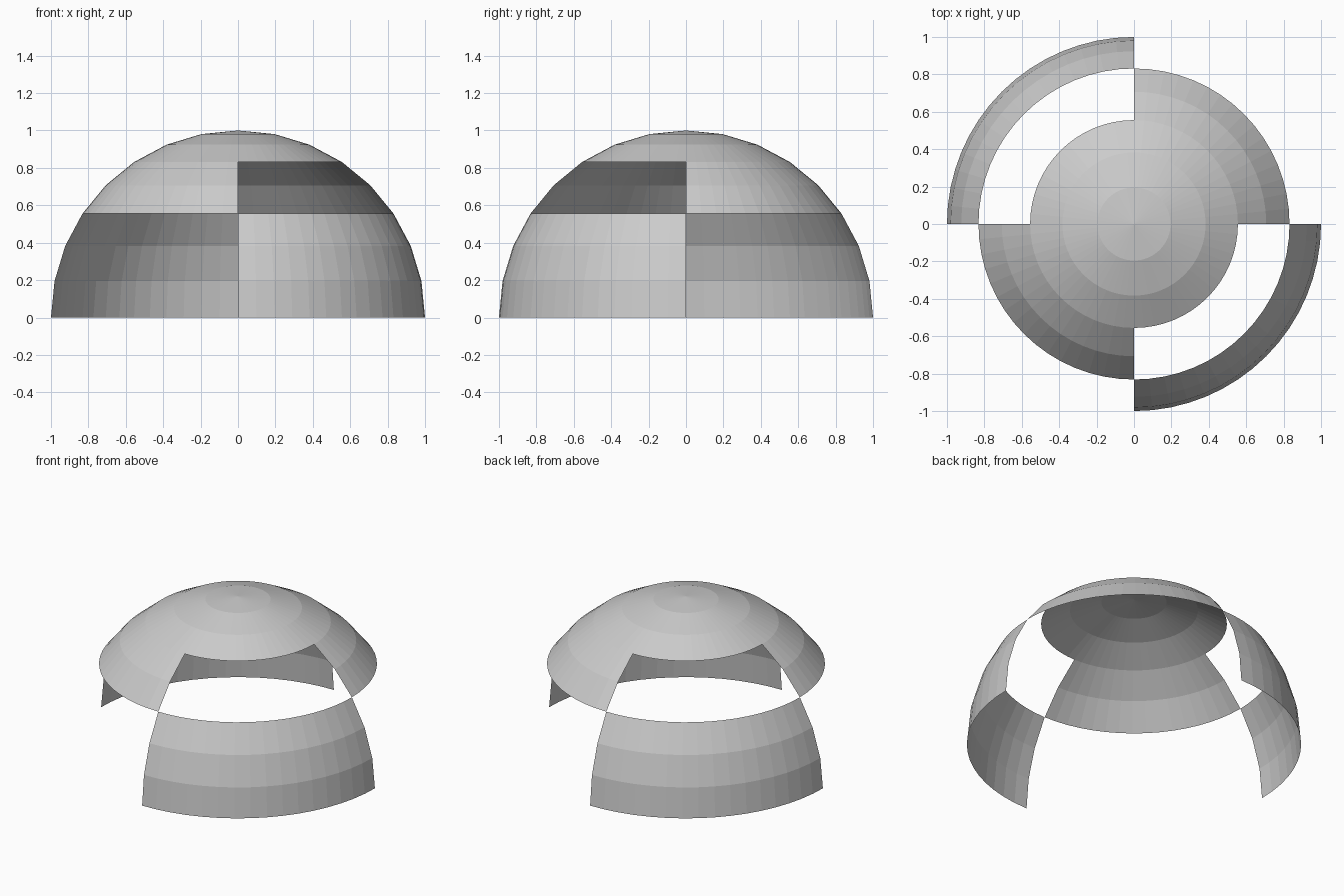
import bpy, bmesh, math

if "Cube" in bpy.data.objects:
    bpy.data.objects.remove(bpy.data.objects["Cube"])

SEGMENTS, RINGS = 64, 16


def elevation(step):
    return math.sin(math.pi * step / RINGS)


def sphere_patch(name, low, high, keep):
    """Keep the part of a unit sphere between two ring steps where keep(x, y) holds."""
    bm = bmesh.new()
    bmesh.ops.create_uvsphere(bm, u_segments=SEGMENTS, v_segments=RINGS, radius=1)
    z0, z1 = elevation(low), elevation(high)
    unwanted = []
    for f in bm.faces:
        c = f.calc_center_median()
        if not (z0 < c.z < z1 and keep(c.x, c.y)):
            unwanted.append(f)
    bmesh.ops.delete(bm, geom=unwanted, context='FACES')
    mesh = bpy.data.meshes.new(name)
    bm.to_mesh(mesh)
    bm.free()
    obj = bpy.data.objects.new(name, mesh)
    bpy.context.collection.objects.link(obj)


# Full round cap on top
sphere_patch("dome_cap", 5, 8, lambda x, y: True)

# Middle panels: back right and front left quarters
sphere_patch("middle_panel_back_right", 3, 5, lambda x, y: x > 0 and y > 0)
sphere_patch("middle_panel_front_left", 3, 5, lambda x, y: x < 0 and y < 0)

# Lower panels: front right and back left quarters
sphere_patch("lower_panel_front_right", 0, 3, lambda x, y: x > 0 and y < 0)
sphere_patch("lower_panel_back_left", 0, 3, lambda x, y: x < 0 and y > 0)
